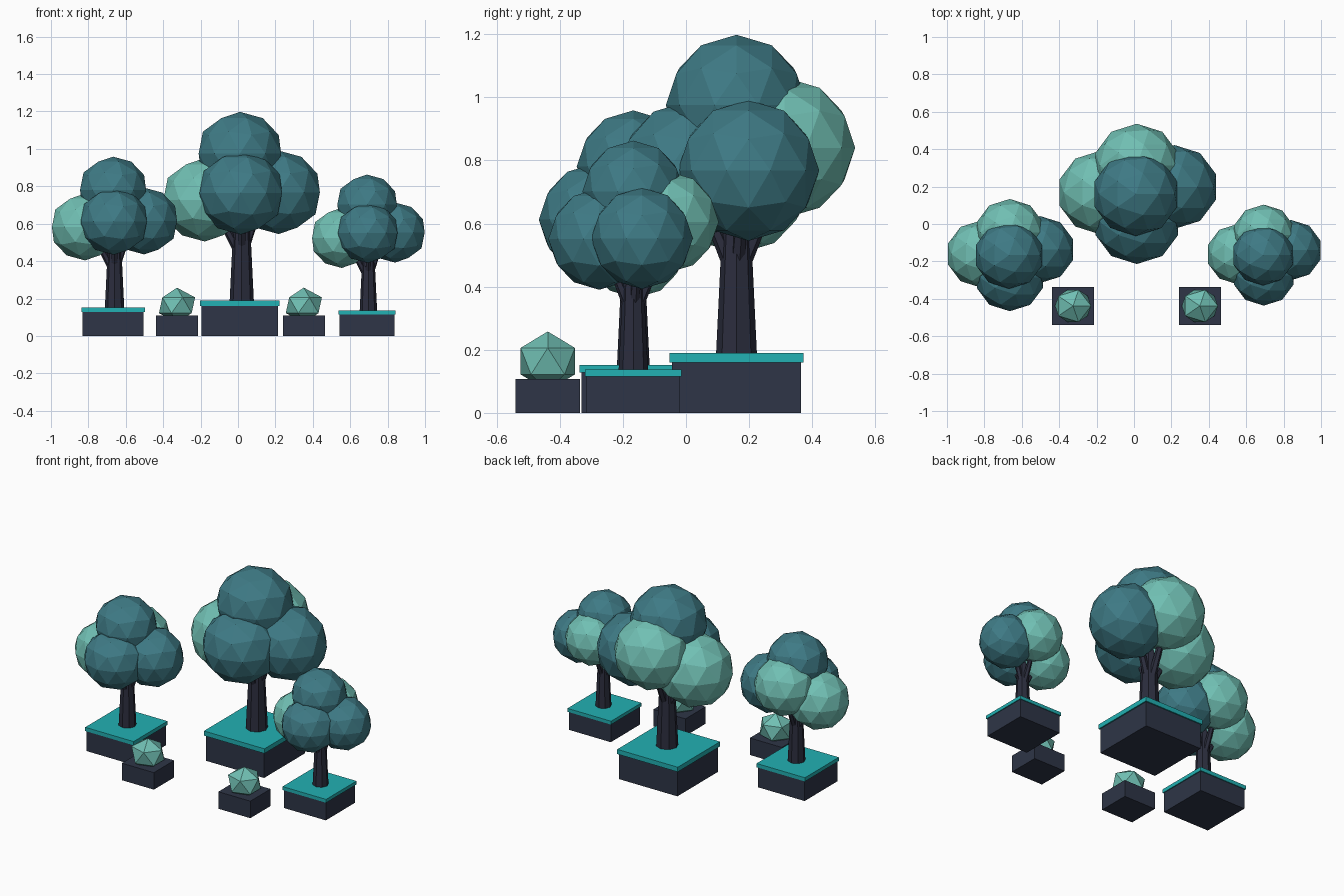
import bpy
import bmesh
from mathutils import Vector, Matrix

cube = bpy.data.objects.get("Cube")
if cube:
    bpy.data.objects.remove(cube, do_unlink=True)


def material(name, rgb):
    """Flat colour from 0-255 display values."""
    linear = [((c / 255 + 0.055) / 1.055) ** 2.4 for c in rgb] + [1]
    m = bpy.data.materials.new(name)
    m.use_nodes = True
    m.diffuse_color = linear
    m.node_tree.nodes["Principled BSDF"].inputs["Base Color"].default_value = linear
    return m


dark_leaf = material("dark teal leaf", (62, 122, 133))
light_leaf = material("light mint leaf", (112, 191, 179))
rim_teal = material("bright teal rim", (34, 177, 179))
stone = material("slate planter", (46, 53, 71))
bark = material("dark bark", (43, 45, 61))


def finish(name, bm, mat):
    mesh = bpy.data.meshes.new(name)
    bm.to_mesh(mesh)
    bm.free()
    mesh.materials.append(mat)
    obj = bpy.data.objects.new(name, mesh)
    bpy.context.collection.objects.link(obj)
    return obj


def box(name, center, size, mat):
    bm = bmesh.new()
    bmesh.ops.create_cube(bm, size=1, matrix=Matrix.Translation(center) @ Matrix.Diagonal((*size, 1)))
    return finish(name, bm, mat)


def ball(name, center, radii, level, mat):
    bm = bmesh.new()
    bmesh.ops.create_icosphere(bm, subdivisions=level, radius=1,
                               matrix=Matrix.Translation(center) @ Matrix.Diagonal((*radii, 1)))
    return finish(name, bm, mat)


def limb(name, start, end, r1, r2, sides, mat):
    """Tapered round piece between two points."""
    start, end = Vector(start), Vector(end)
    axis = end - start
    turn = axis.to_track_quat('Z', 'Y').to_matrix().to_4x4()
    bm = bmesh.new()
    bmesh.ops.create_cone(bm, cap_ends=True, segments=sides, radius1=r1, radius2=r2,
                          depth=axis.length, matrix=Matrix.Translation((start + end) / 2) @ turn)
    return finish(name, bm, mat)


# Leaf clumps: name, centre relative to the planter, colour
CLUMPS = [
    ("top_leaves", (0, 0, 0.975), dark_leaf),
    ("front_leaves", (0.005, -0.15, 0.765), dark_leaf),
    ("left_leaves", (0.207, 0.038, 0.768), dark_leaf),
    ("right_leaves", (-0.188, 0.008, 0.728), light_leaf),
    ("back_leaves", (0.005, 0.152, 0.84), light_leaf),
]

# Branch tips relative to the planter
TIPS = [(-0.12, 0, 0.66), (0.10, 0.02, 0.68), (0.01, -0.10, 0.66), (0.01, 0.11, 0.68)]


def tree(label, x, y, s):
    origin = Vector((x, y, 0))

    def at(p):
        return origin + Vector(p) * s

    box(label + "_planter", at((0, 0, 0.08)), Vector((0.41, 0.41, 0.16)) * s, stone)
    box(label + "_planter_rim", at((0, 0, 0.175)), Vector((0.425, 0.425, 0.03)) * s, rim_teal)
    limb(label + "_trunk", at((0.01, 0, 0.18)), at((0.01, 0, 0.66)),
         0.065 * s, 0.042 * s, 8, bark)
    for i, tip in enumerate(TIPS):
        limb(f"{label}_branch_{i + 1}", at((0.01, 0, 0.42)), at(tip),
             0.026 * s, 0.018 * s, 6, bark)
    for name, center, mat in CLUMPS:
        ball(f"{label}_{name}", at(center), Vector((0.232, 0.224, 0.223)) * s, 2, mat)


tree("middle_tree", 0.01, 0.16, 1.0)
tree("right_tree", -0.668, -0.167, 0.8)
tree("left_tree", 0.69, -0.167, 0.72)

# Small shrubs in front
for side, x in (("right", -0.326), ("left", 0.352)):
    box(side + "_shrub_planter", (x, -0.438, 0.054), (0.225, 0.203, 0.108), stone)
    ball(side + "_shrub", (x, -0.438, 0.164), (0.108, 0.101, 0.094), 1, light_leaf)
